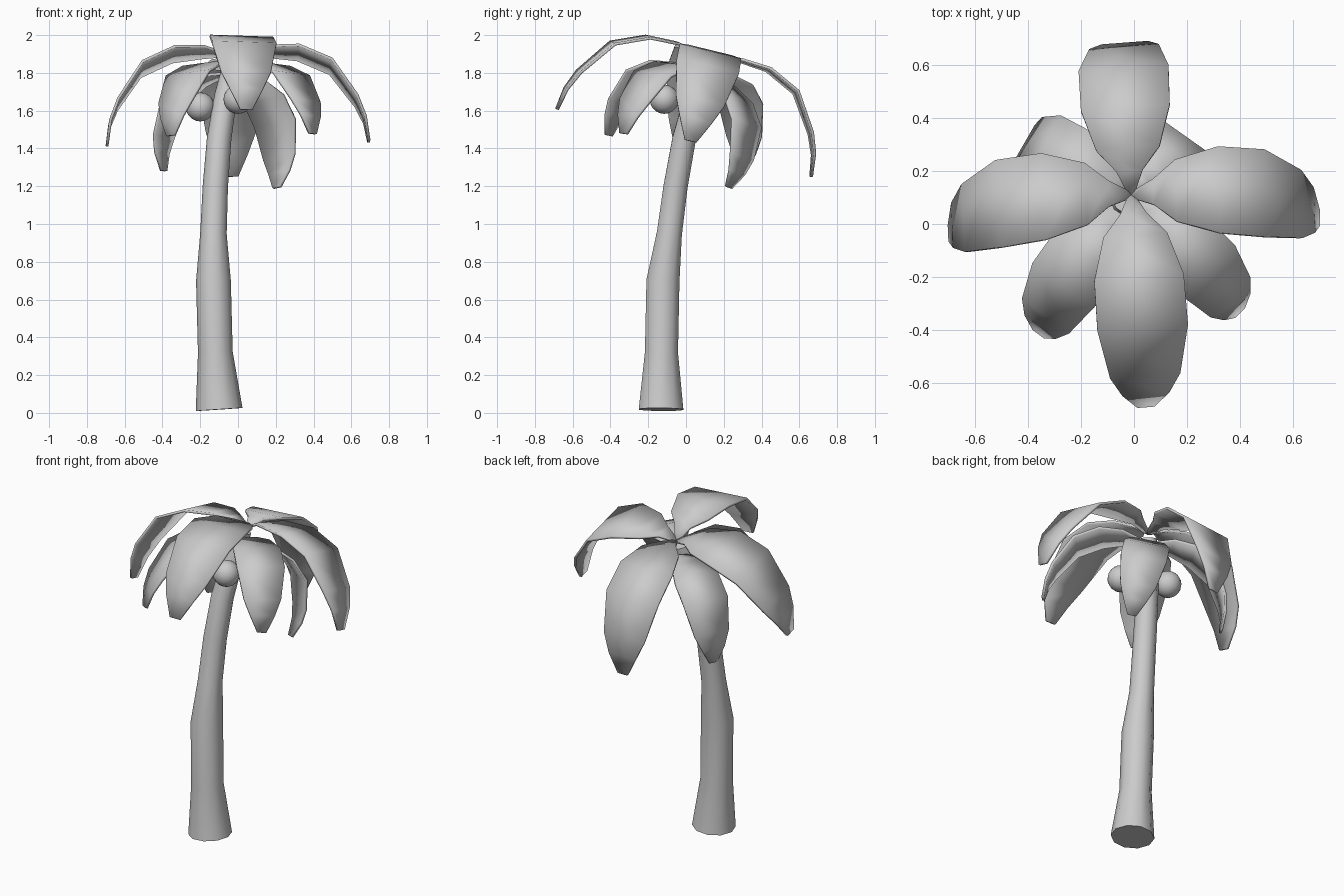
import bpy, bmesh, math
from mathutils import Vector

if "Cube" in bpy.data.objects:
    bpy.data.objects.remove(bpy.data.objects["Cube"])

UP = Vector((0, 0, 1))


def make_object(name, bm, angle=40):
    bmesh.ops.recalc_face_normals(bm, faces=bm.faces)
    mesh = bpy.data.meshes.new(name)
    bm.to_mesh(mesh)
    bm.free()
    ob = bpy.data.objects.new(name, mesh)
    bpy.context.collection.objects.link(ob)
    bpy.ops.object.select_all(action='DESELECT')
    ob.select_set(True)
    bpy.context.view_layer.objects.active = ob
    bpy.ops.object.shade_smooth_by_angle(angle=math.radians(angle))
    return ob


# Trunk: rings lofted along a leaning path (x, y, z, radius)
PATH = [(-.10, -.132, .018, .124), (-.12, -.13, .32, .092), (-.13, -.122, .70, .092),
        (-.13, -.088, .95, .07), (-.12, -.055, 1.20, .067), (-.10, -.01, 1.45, .065),
        (-.065, .05, 1.68, .06), (-.03, .09, 1.84, .05)]
SIDES = 10
bm = bmesh.new()
rings = []
for i, (x, y, z, r) in enumerate(PATH):
    a = Vector(PATH[max(i - 1, 0)][:3])
    b = Vector(PATH[min(i + 1, len(PATH) - 1)][:3])
    t = (b - a).normalized()
    side = Vector((0, 1, 0)).cross(t).normalized()
    fwd = t.cross(side)
    ring = []
    for k in range(SIDES):
        q = 2 * math.pi * k / SIDES
        ring.append(bm.verts.new(Vector((x, y, z)) + r * (side * math.cos(q) + fwd * math.sin(q))))
    rings.append(ring)
for lo, hi in zip(rings, rings[1:]):
    for k in range(SIDES):
        n = (k + 1) % SIDES
        bm.faces.new((lo[k], lo[n], hi[n], hi[k]))
bm.faces.new(rings[0])
bm.faces.new(rings[-1])
make_object("trunk", bm)

# Leaf profile: distance along chord, bow above chord, half width
LEAF = [(0, 0, .012), (.049, .078, .05), (.115, .135, .12), (.257, .216, .168),
        (.447, .244, .17), (.664, .155, .132), (.758, .09, .088), (.838, 0, .032)]


def frond(name, base, tip, roll):
    base, chord = Vector(base), Vector(tip) - Vector(base)
    s = chord.length / .838
    c = chord.normalized()
    left0 = UP.cross(c).normalized()
    out0 = c.cross(left0)
    r = math.radians(roll)
    out = out0 * math.cos(r) + left0 * math.sin(r)
    left = left0 * math.cos(r) - out0 * math.sin(r)
    bm = bmesh.new()
    rows = []
    for u, v, w in LEAF:
        p = base + s * (c * u + out * v)
        rows.append([bm.verts.new(p + left * (w * s * k)) for k in (-1, 1)])
    for a, b in zip(rows, rows[1:]):
        bm.faces.new((a[0], b[0], b[1], a[1]))
    ob = make_object(name, bm)
    mod = ob.modifiers.new("thickness", 'SOLIDIFY')
    mod.thickness = .015


# Upper crown of large fronds
TOP = (-.01, .11, 1.87)
frond("upper_frond_front", TOP, (.045, -.69, 1.61), 2)
frond("upper_frond_back", TOP, (-.03, .67, 1.25), 3)
frond("upper_frond_right", TOP, (.70, .025, 1.44), 16)
frond("upper_frond_left", TOP, (-.70, -.035, 1.42), -17)

# Lower crown of smaller, steeper fronds
LOW = (-.01, .11, 1.79)
frond("lower_frond_front_left", LOW, (-.36, -.415, 1.47), -7)
frond("lower_frond_front_right", LOW, (.40, -.335, 1.48), 6)
frond("lower_frond_back_left", LOW, (-.40, .30, 1.28), -5)
frond("lower_frond_back_right", LOW, (.21, .23, 1.19), 28)

# Coconuts
for i, (x, y, z) in enumerate([(-.20, .06, 1.62), (0, -.115, 1.66)]):
    bm = bmesh.new()
    bmesh.ops.create_uvsphere(bm, u_segments=16, v_segments=10, radius=.077)
    bmesh.ops.translate(bm, verts=bm.verts, vec=(x, y, z))
    make_object(f"coconut_{i + 1}", bm)
